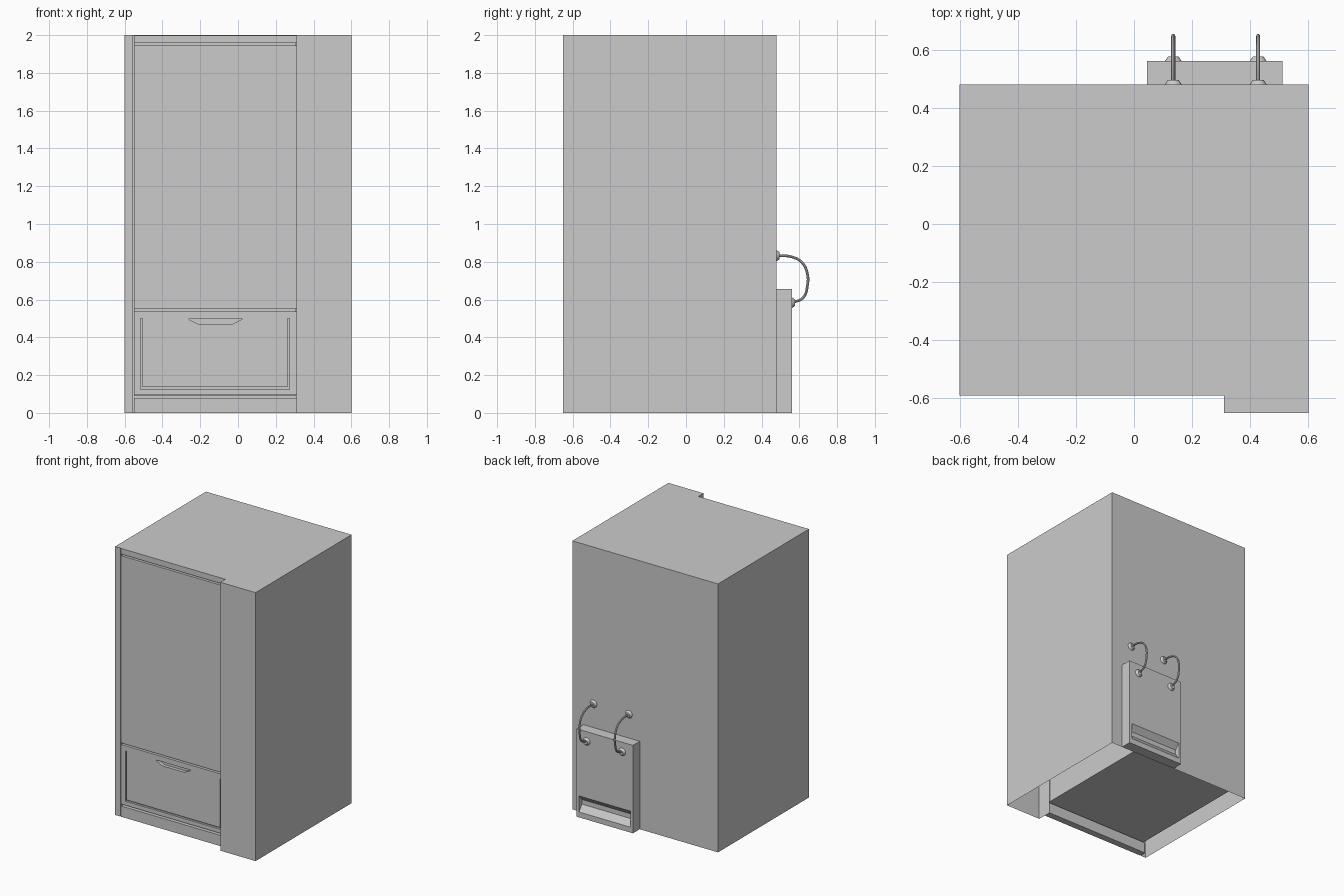
import bpy, bmesh, math
from mathutils import Vector

cube = bpy.data.objects.get("Cube")
if cube:
    bpy.data.objects.remove(cube, do_unlink=True)

grey = bpy.data.materials.new("light_grey")
grey.use_nodes = True
COLOUR = (0.6, 0.6, 0.6, 1)
grey.diffuse_color = COLOUR
grey.node_tree.nodes["Principled BSDF"].inputs["Base Color"].default_value = COLOUR


def finish(name, bm, recalc=True):
    if recalc:
        bmesh.ops.recalc_face_normals(bm, faces=bm.faces)
    mesh = bpy.data.meshes.new(name)
    bm.to_mesh(mesh)
    bm.free()
    mesh.materials.append(grey)
    ob = bpy.data.objects.new(name, mesh)
    bpy.context.collection.objects.link(ob)
    return ob


def prism(name, points, axis, lo, hi):
    """Closed prism: 2D points extruded along x or y."""
    bm = bmesh.new()
    place = (lambda p, d: (d, p[0], p[1])) if axis == "x" else (lambda p, d: (p[0], d, p[1]))
    face = bm.faces.new([bm.verts.new(place(p, lo)) for p in points])
    out = bmesh.ops.extrude_face_region(bm, geom=[face])
    new = [v for v in out["geom"] if isinstance(v, bmesh.types.BMVert)]
    bmesh.ops.translate(bm, verts=new, vec=Vector(place((0, 0), hi - lo)))
    return finish(name, bm)


def box(name, x0, x1, y0, y1, z0, z1):
    return prism(name, [(x0, z0), (x1, z0), (x1, z1), (x0, z1)], "y", y0, y1)


def select(ob):
    bpy.ops.object.select_all(action="DESELECT")
    ob.select_set(True)
    bpy.context.view_layer.objects.active = ob


def cut(ob, *cutters):
    for c in cutters:
        mod = ob.modifiers.new("cut", "BOOLEAN")
        mod.operation = "DIFFERENCE"
        mod.solver = "EXACT"
        mod.object = c
        select(ob)
        bpy.ops.object.modifier_apply(modifier=mod.name)
        bpy.data.objects.remove(c, do_unlink=True)


LEFT, STEP, SIDE = -0.55, 0.31, 0.6
FRONT, COLUMN, BACK, INNER = -0.59, -0.65, 0.48, -0.54

# Outer cabinet shell, open underneath and behind the front panels
bm = bmesh.new()
outline = [(STEP, INNER), (STEP, FRONT), (STEP, COLUMN), (SIDE, COLUMN), (SIDE, BACK),
           (-SIDE, BACK), (-SIDE, FRONT), (LEFT - 0.007, FRONT), (LEFT - 0.007, INNER)]
low = [bm.verts.new((x, y, 0)) for x, y in outline]
high = [bm.verts.new((x, y, 2)) for x, y in outline]
for i in range(len(outline) - 1):
    bm.faces.new((low[i], low[i + 1], high[i + 1], high[i]))
bm.faces.new(high[1:8])
finish("cabinet_shell", bm, recalc=False)

# Inner chamber, its floor raised above the ground
box("inner_chamber", LEFT, STEP - 0.003, INNER, BACK - 0.01, 0.09, 1.99)

# Front panels separated by narrow gaps
for name, z0, z1 in (("kick_plate", 0, 0.08), ("door_panel", 0.55, 1.945),
                     ("top_rail", 1.957, 1.999)):
    box(name, LEFT, STEP, FRONT, INNER, z0, z1)

# Drawer with a U-shaped groove and a tapered finger pull
drawer = box("drawer_front", LEFT, STEP, FRONT, INNER, 0.095, 0.538)
near, deep = FRONT - 0.02, FRONT + 0.015
groove = [(-0.515, 0.5), (-0.515, 0.125), (0.273, 0.125), (0.273, 0.5),
          (0.263, 0.5), (0.263, 0.137), (-0.505, 0.137), (-0.505, 0.5)]
pull = [(-0.26, 0.5), (-0.26, 0.495), (-0.21, 0.47), (-0.03, 0.47), (0.02, 0.495), (0.02, 0.5)]
cut(drawer, prism("groove_cutter", groove, "y", near, deep),
    prism("pull_cutter", pull, "y", near, deep + 0.01))

# Rear unit with a sloping outlet slot
REAR = 0.56
unit = box("rear_unit", 0.045, 0.51, BACK, REAR, 0, 0.655)
slot = [(REAR + 0.01, 0.16), (REAR, 0.16), (0.525, 0.12), (0.525, 0.085),
        (REAR, 0.04), (REAR + 0.01, 0.04)]
cut(unit, prism("slot_cutter", slot, "x", 0.065, 0.49))

# Two hoses with tapered collars joining the rear unit to the cabinet
path = [(BACK, 0.832), (0.56, 0.826), (0.615, 0.795), (0.643, 0.735),
        (0.643, 0.675), (0.62, 0.61), (REAR, 0.583)]
for side, x in (("right", 0.135), ("left", 0.427)):
    curve = bpy.data.curves.new(side + "_hose", "CURVE")
    curve.dimensions = "3D"
    curve.bevel_depth = 0.007
    curve.bevel_resolution = 2
    curve.resolution_u = 6
    spline = curve.splines.new("BEZIER")
    spline.bezier_points.add(len(path) - 1)
    for p, (y, z) in zip(spline.bezier_points, path):
        p.co = (x, y, z)
        p.handle_left_type = p.handle_right_type = "AUTO"
    curve.materials.append(grey)
    hose = bpy.data.objects.new(side + "_hose", curve)
    bpy.context.collection.objects.link(hose)
    select(hose)
    bpy.ops.object.convert(target="MESH")
    bpy.ops.object.shade_smooth_by_angle()
    for end, (y, z) in (("upper", path[0]), ("lower", path[-1])):
        bpy.ops.mesh.primitive_cone_add(vertices=16, radius1=0.029, radius2=0.018, depth=0.016,
                                        location=(x, y + 0.008, z),
                                        rotation=(-math.pi / 2, 0, 0))
        collar = bpy.context.object
        collar.name = f"{side}_{end}_collar"
        collar.data.materials.append(grey)
        bpy.ops.object.shade_smooth_by_angle()
